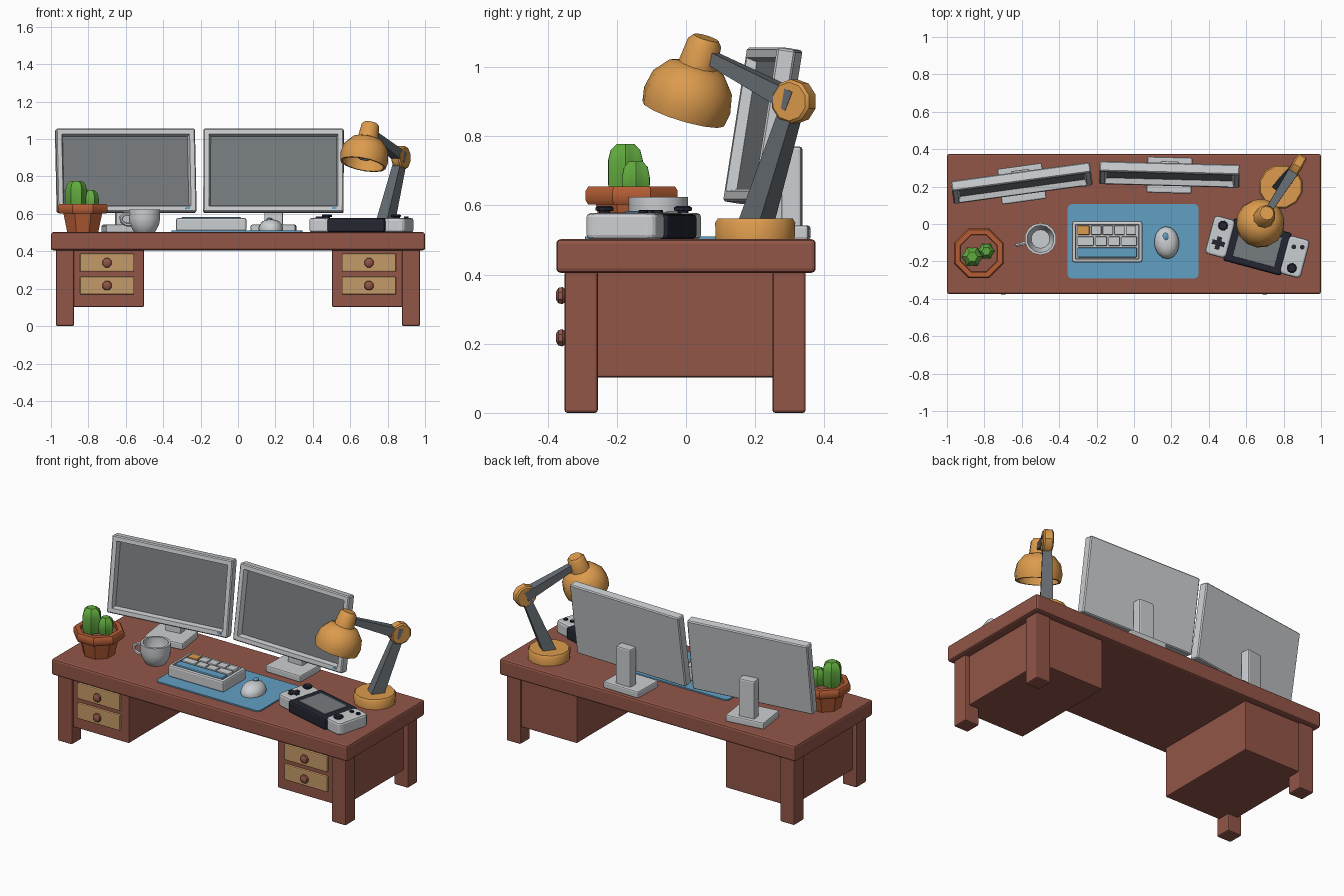
import bpy, bmesh, math
from mathutils import Matrix, Vector

if "Cube" in bpy.data.objects:
    bpy.data.objects.remove(bpy.data.objects["Cube"])

def mat(name, r, g, b):
    m = bpy.data.materials.new(name)
    m.diffuse_color = (r, g, b, 1)
    m.use_nodes = True
    m.node_tree.nodes["Principled BSDF"].inputs["Base Color"].default_value = m.diffuse_color
    return m

WOOD = mat("red_brown_wood", .29, .092, .064)
TAN = mat("pale_wood", .56, .33, .14)
LIGHT = mat("light_grey", .60, .62, .64)
SCREEN = mat("screen_grey", .18, .20, .21)
STEEL = mat("steel_grey", .13, .15, .165)
ORANGE = mat("orange", .72, .33, .075)
BLUE = mat("blue", .12, .35, .55)
GREEN = mat("green", .12, .40, .05)
CLAY = mat("terracotta", .46, .11, .035)
DARK = mat("near_black", .017, .019, .032)
I = Matrix.Identity(4)
T = Matrix.Translation

def finish(bm, name, mats, M=I, smooth=False):
    bm.transform(M)
    bmesh.ops.recalc_face_normals(bm, faces=bm.faces)
    me = bpy.data.meshes.new(name)
    bm.to_mesh(me)
    bm.free()
    for m in mats:
        me.materials.append(m)
    ob = bpy.data.objects.new(name, me)
    bpy.context.collection.objects.link(ob)
    if smooth:
        bpy.ops.object.select_all(action='DESELECT')
        ob.select_set(True)
        bpy.context.view_layer.objects.active = ob
        bpy.ops.object.shade_smooth_by_angle(angle=math.radians(36))
    return ob

def box(name, m, lo, hi, M=I, bevel=.008, corner=0):
    """Box between two corners; bevel rounds every edge, corner rounds upright edges."""
    lo, hi = Vector(lo), Vector(hi)
    bm = bmesh.new()
    bmesh.ops.create_cube(bm, size=1, matrix=T((lo + hi) / 2) @ Matrix.Diagonal((*(hi - lo), 1)))
    if corner:
        up = [e for e in bm.edges if abs(e.verts[0].co.z - e.verts[1].co.z) > 1e-5]
        bmesh.ops.bevel(bm, geom=up, offset=corner, segments=3, profile=.5, affect='EDGES')
    if bevel:
        bmesh.ops.bevel(bm, geom=bm.edges[:], offset=bevel, segments=2, profile=.5, affect='EDGES')
    return finish(bm, name, [m], M)

def lathe(name, m, profile, segs=12, M=I, lobes=0, depth=0, phase=.5):
    """Revolve (radius, height) points around local z, optionally with ribs."""
    bm = bmesh.new()
    rings = []
    for r, z in profile:
        if r == 0:
            rings.append([bm.verts.new((0, 0, z))] * segs)
            continue
        ring = []
        for i in range(segs):
            a = 2 * math.pi * (i + phase) / segs
            k = r * (1 + depth * math.cos(lobes * a))
            ring.append(bm.verts.new((k * math.cos(a), k * math.sin(a), z)))
        rings.append(ring)
    for a, b in zip(rings, rings[1:]):
        for i in range(segs):
            j = (i + 1) % segs
            vs = list(dict.fromkeys((a[i], a[j], b[j], b[i])))
            if len(vs) > 2:
                bm.faces.new(vs)
    return finish(bm, name, [m], M, True)

def aim(p, d):
    return T(p) @ Vector(d).to_track_quat('Z', 'Y').to_matrix().to_4x4()

def rz(deg):
    return Matrix.Rotation(math.radians(deg), 4, 'Z')

# Desk: top, legs, drawer cabinets
box("desk_top", WOOD, (-1, -.375, .405), (1, .375, .502), bevel=.012)
for s in (-1, 1):
    for y in (-.303, .298):
        box("leg", WOOD, (s * .925 - .048, y - .048, 0), (s * .925 + .048, y + .048, .41))
    xs = sorted((s * .503, s * .945))
    box("drawer_cabinet", WOOD, (xs[0], -.335, .103), (xs[1], .335, .41), bevel=.005)
    for z in (.339, .217):
        box("drawer_front", TAN, (s * .70 - .145, -.349, z - .048), (s * .70 + .145, -.325, z + .048), bevel=.006)
        lathe("drawer_knob", WOOD, [(0, 0), (.018, 0), (.027, .010), (.024, .022), (.012, .029), (0, .029)],
              8, aim((s * .70, -.347, z), (0, -1, 0)))

# Monitors with sunken screens and stands
def monitor(M):
    tilt = M @ T((0, 0, .83)) @ Matrix.Rotation(math.radians(-9), 4, 'X')
    bm = bmesh.new()
    bmesh.ops.create_cube(bm, size=1, matrix=Matrix.Diagonal((.75, .055, .45, 1)))
    bmesh.ops.bevel(bm, geom=bm.edges[:], offset=.006, segments=1, affect='EDGES')
    bm.normal_update()
    front = min(bm.faces, key=lambda f: f.calc_center_median().y)
    bmesh.ops.inset_region(bm, faces=[front], thickness=.034, depth=0)
    bmesh.ops.inset_region(bm, faces=[front], thickness=.012, depth=-.03)
    front.material_index = 1
    finish(bm, "monitor", [LIGHT, SCREEN], tilt)
    box("power_light", BLUE, (.315, -.031, -.212), (.338, -.024, -.200), tilt, 0)
    box("stand_base", LIGHT, (-.12, -.10, .50), (.12, .092, .542), M)
    box("stand_stem", LIGHT, (-.05, .012, .53), (.05, .07, .77), M)

monitor(T((-.60, .219, 0)) @ rz(7.8))
monitor(T((.19, .265, 0)) @ rz(-1.5))

# Desk mat
box("desk_mat", BLUE, (-.355, -.292, .498), (.345, .107, .51), bevel=0, corner=.025)

# Keyboard: case with a sunken tray, keys and space bar
bm = bmesh.new()
bmesh.ops.create_cube(bm, size=1, matrix=T((-.143, -.095, .543)) @ Matrix.Diagonal((.375, .22, .07, 1)))
bmesh.ops.bevel(bm, geom=bm.edges[:], offset=.01, segments=2, profile=.5, affect='EDGES')
bm.normal_update()
top = max(bm.faces, key=lambda f: f.calc_center_median().z)
bmesh.ops.inset_region(bm, faces=[top], thickness=.012, depth=0)
bmesh.ops.inset_region(bm, faces=[top], thickness=.002, depth=-.02)
finish(bm, "keyboard_case", [LIGHT])

def key(m, x0, x1, y, h=.05):
    box("key", m, (x0, y - h / 2, .55), (x1, y + h / 2, .583), bevel=.005)

key(ORANGE, -.303, -.238, -.033)
for i in range(4):
    key(LIGHT, -.230 + i * .062, -.174 + i * .062, -.033)
for x0, x1 in ((-.303, -.215), (-.207, -.145), (-.137, -.075), (-.067, .016)):
    key(LIGHT, x0, x1, -.092)
key(BLUE, -.303, .016, -.152, .052)

# Mouse
mouse = T((.175, -.10, .508)) @ rz(5) @ Matrix.Diagonal((1, 1.3, 1, 1))
lathe("mouse", LIGHT, [(0, 0), (.066, 0), (.067, .014), (.06, .034), (.045, .052), (.025, .06), (0, .063)], 14, mouse)
lathe("mouse_wheel", BLUE, [(0, .03), (.016, .03), (.016, .066), (.01, .071), (0, .072)], 10,
      mouse @ T((-.003, .027, 0)))

# Mug with handle
mug = T((-.50, -.08, .502))
lathe("mug", LIGHT, [(0, 0), (.055, 0), (.062, .008), (.08, .04), (.086, .075), (.086, .122),
                     (.072, .122), (.072, .07), (.05, .02), (0, .02)], 14, mug)
bm = bmesh.new()
path = [(-.075, .098), (-.11, .098), (-.13, .08), (-.126, .057), (-.105, .042), (-.07, .04)]
rings = []
for i, (x, z) in enumerate(path):
    a, b = Vector(path[max(i - 1, 0)]), Vector(path[min(i + 1, 5)])
    n = (b - a).normalized()
    rings.append([bm.verts.new((x - n.y * .01 * c, .011 * s, z + n.x * .01 * c))
                  for c, s in [(math.cos(k * math.pi / 3), math.sin(k * math.pi / 3)) for k in range(6)]])
for a, b in zip(rings, rings[1:]):
    for k in range(6):
        bm.faces.new((a[k], a[k - 1], b[k - 1], b[k]))
finish(bm, "mug_handle", [LIGHT], mug @ rz(15), True)

# Potted cactus
pot = T((-.83, -.157, .502))
lathe("pot", CLAY, [(0, 0), (.09, 0), (.112, .10), (.136, .10), (.144, .112), (.144, .14), (.136, .152),
                    (.108, .152), (.104, .12), (0, .12)], 8, pot)
lathe("soil", WOOD, [(.105, .11), (.105, .13), (0, .13)], 8, pot)
for x, y, r, h in ((-.865, -.175, .052, .78), (-.79, -.145, .042, .73)):
    lathe("cactus_stem", GREEN, [(.8 * r, .62), (r, .66), (r, h - .05), (.85 * r, h - .02), (.5 * r, h - .003), (0, h - .004)],
          24, T((x, y, 0)), lobes=6, depth=.1, phase=0)

# Handheld console: dark body, screen, two light grips with controls
con = T((.66, -.122, 0)) @ rz(-15)
box("console_body", DARK, (-.16, -.118, .502), (.16, .118, .575), con, .012)
box("console_screen", SCREEN, (-.115, -.082, .57), (.115, .082, .579), con, .002)
for s in (-1, 1):
    xs = sorted((s * .148, s * .265))
    box("console_grip", LIGHT, (xs[0], -.106, .502), (xs[1], .106, .578), con, .012, .022)
    lathe("thumb_stick", DARK, [(.016, 0), (.016, .01), (.027, .012), (.027, .02), (.02, .025), (0, .022)], 10,
          con @ T((s * .207, -s * .062, .573)))
for w, h in ((.034, .012), (.012, .034)):
    box("direction_pad", DARK, (-.207 - w, .035 - .07 - h, .57), (-.207 + w, .035 - .07 + h, .586), con, .002)
for dx, dy in ((.022, .005), (-.022, -.005)):
    lathe("round_button", DARK, [(.013, 0), (.013, .011), (0, .013)], 8, con @ T((.21 + dx, .055 + dy, .574)))

# Desk lamp: base, arms, joint, shade, bulb
foot, joint = Vector((.785, .20, .54)), Vector((.872, .312, .90))
rim, tip = Vector((.668, -.008, .865)), Vector((.71, .058, 1.085))
lathe("lamp_base", ORANGE, [(0, 0), (.118, 0), (.12, .05), (.112, .062), (0, .062)], 12, T((.785, .20, .50)))

def arm(a, b, ra, rb):
    lathe("lamp_arm", STEEL, [(0, 0), (ra, 0), (rb, (b - a).length), (0, (b - a).length)], 4, aim(a, b - a))

arm(foot, joint, .052, .034)
arm(joint, rim.lerp(tip, .80), .042, .024)
axis = Vector((.87, -.5, 0))
lathe("lamp_joint", ORANGE, [(0, 0), (.056, 0), (.064, .008), (.064, .048), (.056, .056), (0, .056)], 10,
      aim(joint - axis * .028, axis))
head = aim(rim, tip - rim)
lathe("lamp_shade", ORANGE, [(0, .135), (.07, .125), (.108, .09), (.118, .045), (.112, 0), (.124, 0), (.131, .04),
                             (.12, .095), (.085, .138), (.045, .152), (0, .152)], 14, head)
lathe("lamp_neck", ORANGE, [(.058, .14), (.05, .218), (.038, .233), (0, .233)], 10, head)
lathe("lamp_bulb", LIGHT, [(0, .022), (.03, .03), (.05, .055), (.05, .08), (.025, .12), (0, .13)], 10, head)
